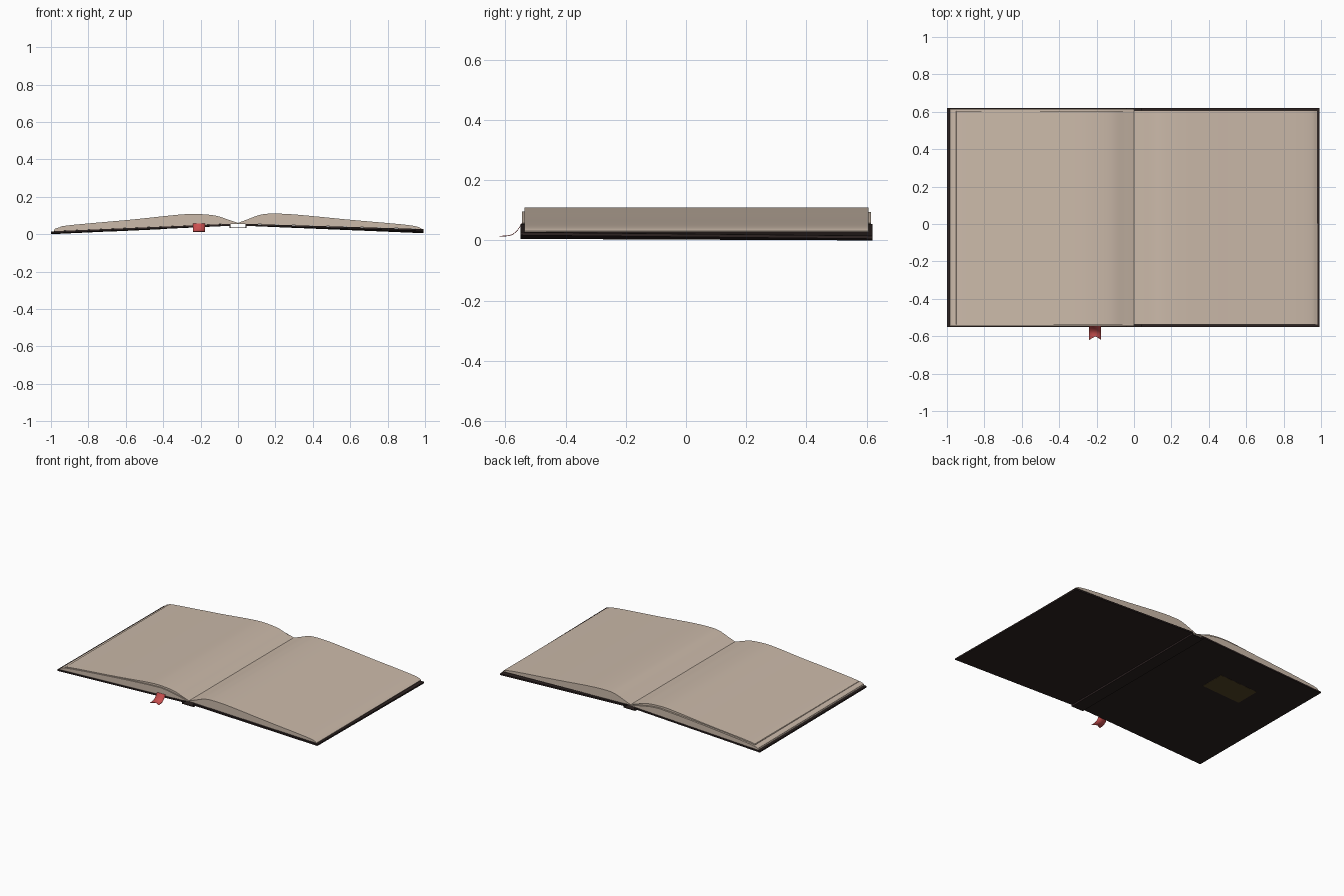
import bpy, bmesh, math

if "Cube" in bpy.data.objects:
    bpy.data.objects.remove(bpy.data.objects["Cube"])


def material(name, rgb):
    m = bpy.data.materials.new(name)
    m.diffuse_color = (*rgb, 1)
    m.use_nodes = True
    m.node_tree.nodes["Principled BSDF"].inputs["Base Color"].default_value = m.diffuse_color
    return m


PAPER = material("paper", (0.60, 0.49, 0.40))
LEATHER = material("dark_cover", (0.025, 0.016, 0.015))
RED = material("ribbon_red", (0.60, 0.08, 0.08))
GOLD = material("label_gold", (0.09, 0.06, 0.02))


def finish(name, bm, mat):
    bmesh.ops.recalc_face_normals(bm, faces=bm.faces)
    me = bpy.data.meshes.new(name)
    bm.to_mesh(me)
    bm.free()
    ob = bpy.data.objects.new(name, me)
    bpy.context.collection.objects.link(ob)
    me.materials.append(mat)
    bpy.ops.object.select_all(action='DESELECT')
    ob.select_set(True)
    bpy.context.view_layer.objects.active = ob
    bpy.ops.object.shade_smooth_by_angle(angle=math.radians(30))
    return ob


def smooth_path(pts, n=5):
    # Catmull-Rom through the given profile points
    p = [pts[0]] + pts + [pts[-1]]
    out = []
    for i in range(1, len(p) - 2):
        for k in range(n):
            t = k / n
            out.append(tuple(0.5 * (2 * b + (c - a) * t + (2 * a - 5 * b + 4 * c - d) * t * t
                                    + (3 * b - a - 3 * c + d) * t ** 3)
                             for a, b, c, d in zip(p[i - 1], p[i], p[i + 1], p[i + 2])))
    return out + [pts[-1]]


def slab(name, top, base, y0, y1, mat, twist=0.0):
    # sheet-like solid: top profile over a base height function, run along y
    bm = bmesh.new()
    rings = []
    for x, z in top:
        drop = twist * abs(x)
        rings.append([bm.verts.new(v) for v in (
            (x, y0, base(x)), (x, y1, base(x) - drop),
            (x, y1, z - drop), (x, y0, z))])
    for a, b in zip(rings, rings[1:]):
        for i in range(4):
            j = (i + 1) % 4
            bm.faces.new((a[i], a[j], b[j], b[i]))
    bm.faces.new(rings[0])
    bm.faces.new(rings[-1][::-1])
    return finish(name, bm, mat)


def board_top(x):
    edge = 0.015 if x < 0 else 0.027
    return 0.055 + (edge - 0.055) * max(abs(x) - 0.045, 0) / 0.955


# Cover boards
for name, s, w, tw in (("left_cover", -1, 1.0, 0.005), ("right_cover", 1, 0.993, 0.012)):
    pts = [(s * x, board_top(s * x)) for x in (0.045, w)]
    slab(name, pts, lambda x: board_top(x) - 0.010, -0.55, 0.62, LEATHER, tw)

# Spine channel
slab("spine", [(-0.045, 0.037), (0.045, 0.037)], lambda x: 0.033, -0.55, 0.62, LEATHER)
for side, x in (("left", -0.045), ("right", 0.041)):
    slab(side + "_hinge", [(x, 0.055), (x + 0.004, 0.055)], lambda x: 0.033, -0.55, 0.62, LEATHER)

# Page blocks
left_low = [(-0.985, 0.020), (-0.93, 0.040), (-0.57, 0.074), (-0.28, 0.094),
            (-0.18, 0.094), (-0.08, 0.077), (0, 0.058)]
left_top = [(-0.95, 0.034), (-0.91, 0.047), (-0.57, 0.078), (-0.32, 0.104),
            (-0.22, 0.108), (-0.12, 0.099), (-0.05, 0.077), (0, 0.060)]
right_top = [(0, 0.060), (0.05, 0.079), (0.12, 0.104), (0.19, 0.110), (0.32, 0.104),
             (0.60, 0.077), (0.91, 0.049), (0.98, 0.031)]


def page_base(x):
    return board_top(x) + 0.0005


slab("left_lower_pages", smooth_path(left_low), page_base, -0.545, 0.615, PAPER, 0.005)
slab("left_upper_pages", smooth_path(left_top), lambda x: page_base(x) + 0.002, -0.537, 0.603, PAPER)
slab("right_pages", smooth_path(right_top), page_base, -0.537, 0.607, PAPER)

# Ribbon bookmark with a notched end
bm = bmesh.new()
path = smooth_path([(-0.50, 0.063), (-0.54, 0.061), (-0.55, 0.050), (-0.565, 0.030),
                    (-0.585, 0.018), (-0.62, 0.015)], 4)
rows = []
for i, (y, z) in enumerate(path):
    notch = 0.022 * (i / (len(path) - 1)) ** 12
    rows.append([bm.verts.new((-0.208 + dx, y + (notch if dx == 0 else 0), z))
                 for dx in (-0.032, 0, 0.032)])
for a, b in zip(rows, rows[1:]):
    for i in range(2):
        bm.faces.new((a[i], a[i + 1], b[i + 1], b[i]))
ribbon = finish("ribbon_bookmark", bm, RED)
ribbon.modifiers.new("thickness", 'SOLIDIFY').thickness = 0.002

# Blank gold label on the outside of the left cover
label = [(x, board_top(x) - 0.0105 - 0.003 * abs(x)) for x in (-0.70, -0.41)]
slab("cover_label", label, lambda x: board_top(x) - 0.0115 - 0.004 * abs(x), 0.18, 0.355, GOLD)
